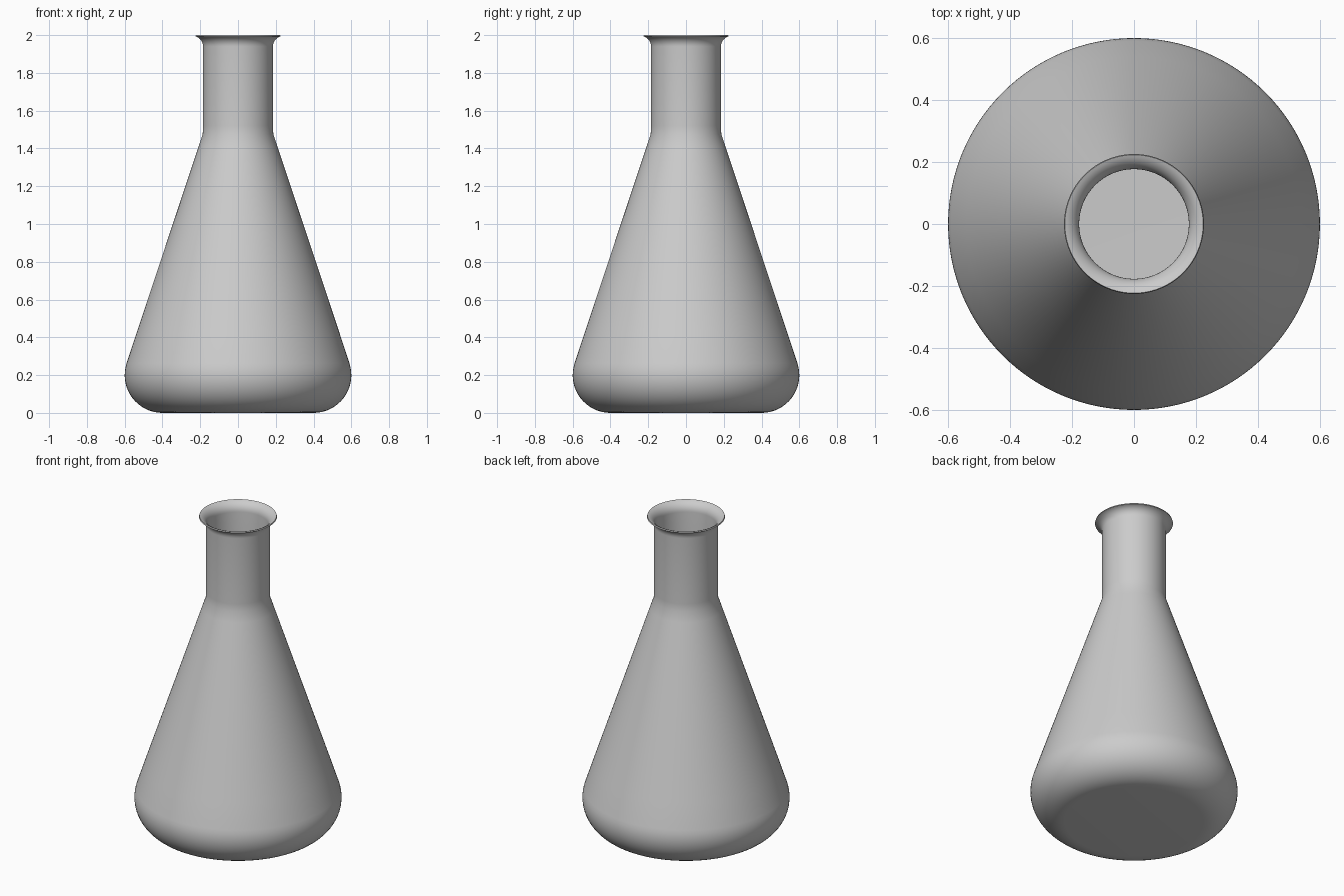
import bpy, bmesh, math

if "Cube" in bpy.data.objects:
    bpy.data.objects.remove(bpy.data.objects["Cube"])

SEGMENTS = 128
WALL = 0.008


def arc(cx, cz, radius, start, end, steps):
    """Points (r, z) along an arc, angles in degrees."""
    pts = []
    for i in range(steps + 1):
        a = math.radians(start + (end - start) * i / steps)
        pts.append((cx + radius * math.cos(a), cz + radius * math.sin(a)))
    return pts


# Outer profile from the base centre up to the lip
profile = [(0, 0)]
profile += arc(0.40, 0.20, 0.20, -90, 18.4, 16)    # rounded heel
profile += [(0.54, 0.415), (0.36, 0.955), (0.208, 1.412)]  # cone
profile += [(0.187, 1.475), (0.185, 1.52)]         # shoulder into neck
profile += arc(0.24, 1.94, 0.055, 180, 105, 8)     # flared lip

# Revolve the profile into the outer skin
bm = bmesh.new()
verts = [bm.verts.new((r, 0, z)) for r, z in profile]
edges = [bm.edges.new(pair) for pair in zip(verts, verts[1:])]
bmesh.ops.spin(bm, geom=verts + edges, cent=(0, 0, 0), axis=(0, 0, 1),
               angle=math.tau, steps=SEGMENTS, use_merge=True)
bmesh.ops.remove_doubles(bm, verts=bm.verts, dist=1e-5)
bm.normal_update()

# Make the skin face outward
base = min(bm.faces, key=lambda f: f.calc_center_median().z)
if base.normal.z > 0:
    bmesh.ops.reverse_faces(bm, faces=bm.faces)

mesh = bpy.data.meshes.new("conical_flask")
bm.to_mesh(mesh)
bm.free()
flask = bpy.data.objects.new("conical_flask", mesh)
bpy.context.collection.objects.link(flask)

# Thin wall grown inward, leaving the mouth open
wall = flask.modifiers.new("wall", 'SOLIDIFY')
wall.thickness = WALL
wall.offset = -1
wall.use_even_offset = True

bpy.context.view_layer.objects.active = flask
flask.select_set(True)
bpy.ops.object.modifier_apply(modifier="wall")
bpy.ops.object.shade_smooth_by_angle(angle=math.radians(35))
